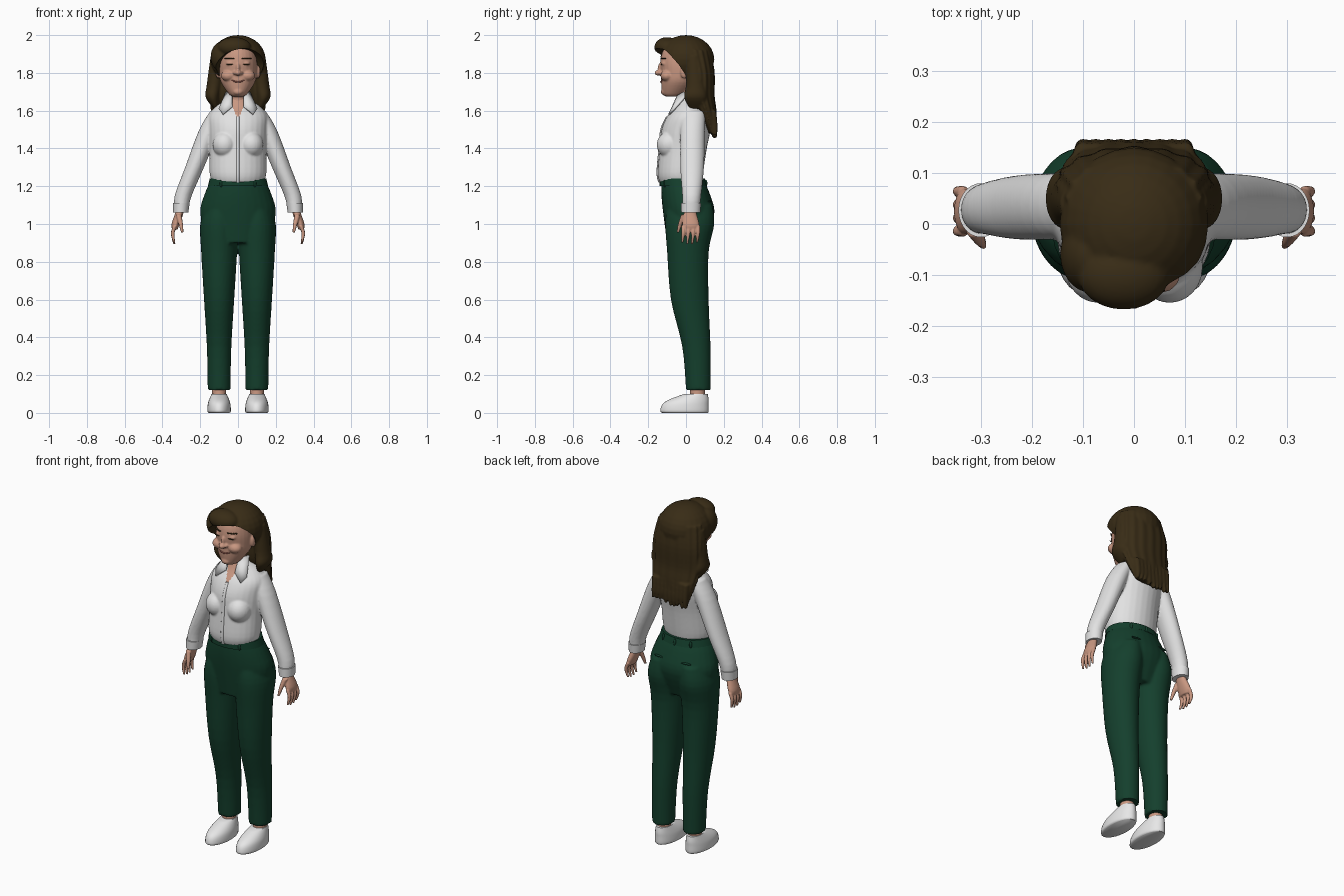
import bpy, bmesh, math, random
from mathutils import Matrix

cube = bpy.data.objects.get("Cube")
if cube:
    bpy.data.objects.remove(cube, do_unlink=True)
random.seed(4)
SIDES = {"right": -1, "left": 1}


def material(name, color):
    m = bpy.data.materials.new(name)
    m.use_nodes = True
    m.diffuse_color = (*color, 1)
    m.node_tree.nodes["Principled BSDF"].inputs["Base Color"].default_value = (*color, 1)
    return m


SKIN = material("skin", (.58, .31, .22))
HAIR = material("dark brown hair", (.04, .025, .008))
SHIRT = material("white cotton", (.76, .76, .76))
PANTS = material("dark green cloth", (.007, .05, .026))
SHOE = material("white shoe", (.8, .8, .8))
LIPS = material("lips", (.38, .13, .1))


def ring(z, half, front, back, x=0):
    """Level oval: height, half width, front and back y, centre x."""
    return x, front, back, z, half


def finger_ring(z, radius, x, y):
    return ring(z, radius, front=y - radius, back=y + radius, x=x)


def blend(before, start, end, after, t):
    """Smooth curve from start to end."""
    return [q + t / 2 * (r - p + t * (2*p - 5*q + 4*r - s + t * (3*q - p - 3*r + s)))
            for p, q, r, s in zip(before, start, end, after)]


def loft(part, rings, side=1, count=28, lobes=0, ripple=0, steps=4):
    """Skin a stack of rings, optionally mirrored or fluted."""
    path = []
    for i, (start, end) in enumerate(zip(rings, rings[1:])):
        before, after = rings[max(i - 1, 0)], rings[min(i + 2, len(rings) - 1)]
        path += [blend(before, start, end, after, k / steps) for k in range(steps)]
    path.append(rings[-1])
    angles = [math.tau * k / count for k in range(count)]
    loops = []
    for x, front, back, z, half in path:
        loop = []
        for a in angles:
            wave = 1 + ripple * math.cos(lobes * a)
            y = (front + back) / 2 + (back - front) / 2 * wave * math.sin(a)
            loop.append(part.verts.new((side * (x + half * wave * math.cos(a)), y, z)))
        loops.append(loop)
    for low, high in zip(loops, loops[1:]):
        for k in range(count):
            part.faces.new((low[k - 1], low[k], high[k], high[k - 1]))
    part.faces.new(loops[0])
    part.faces.new(loops[-1])


def ball(part, at, size):
    bmesh.ops.create_uvsphere(part, u_segments=24, v_segments=14, radius=1,
                              matrix=Matrix.Translation(at) @ Matrix.Diagonal((*size, 1)))


def finish(part, name, mats, voxel=0, cutter=None, rule=None):
    """Turn the shapes into an object, optionally fused into one skin."""
    bmesh.ops.recalc_face_normals(part, faces=part.faces[:])
    mesh = bpy.data.meshes.new(name)
    part.to_mesh(mesh)
    part.free()
    obj = bpy.data.objects.new(name, mesh)
    bpy.context.scene.collection.objects.link(obj)
    if voxel:
        mod = obj.modifiers.new("fuse", 'REMESH')
        mod.mode, mod.voxel_size = 'VOXEL', voxel
        mod = obj.modifiers.new("soften", 'SMOOTH')
        mod.factor, mod.iterations = .5, 3
        if cutter:
            mod = obj.modifiers.new("opening", 'BOOLEAN')
            mod.operation, mod.solver, mod.object = 'DIFFERENCE', 'EXACT', cutter
        deps = bpy.context.evaluated_depsgraph_get()
        mesh = bpy.data.meshes.new_from_object(obj.evaluated_get(deps))
        obj.modifiers.clear()
        obj.data = mesh
    mesh.materials.clear()
    for m in mats:
        mesh.materials.append(m)
    for p in mesh.polygons:
        p.material_index = rule(p.center) if rule else 0
    mesh.shade_smooth()
    mesh.set_sharp_from_angle(angle=math.radians(50))
    return obj


# Trousers: hips and two legs in one skin
part = bmesh.new()
loft(part, [ring(z=.9, half=.15, front=-.1, back=.1), ring(z=1.05, half=.2, front=-.12, back=.15),
            ring(z=1.15, half=.18, front=-.13, back=.13), ring(z=1.24, half=.14, front=-.13, back=.09)])
for side in SIDES.values():
    loft(part, [ring(z=.12, half=.06, front=0, back=.13, x=.1),
                ring(z=.35, half=.065, front=-.02, back=.13, x=.1),
                ring(z=.6, half=.08, front=-.08, back=.12, x=.1),
                ring(z=.85, half=.095, front=-.1, back=.12, x=.1),
                ring(z=1, half=.1, front=-.11, back=.15, x=.1),
                ring(z=1.1, half=.08, front=-.1, back=.14, x=.09)], side)
finish(part, "trousers", [PANTS], voxel=.008)

# Waistband with belt loops and back pocket welts
part = bmesh.new()
loft(part, [ring(z=1.2, half=.16, front=-.14, back=.11), ring(z=1.24, half=.15, front=-.14, back=.1)])
for angle in (-125, -55, 55, 90, 125):
    a = math.radians(angle)
    ball(part, at=(.155 * math.cos(a), .12 * math.sin(a) - .015, 1.215), size=(.008, .008, .02))
for side in SIDES.values():
    ball(part, at=(side * .08, .125, 1.12), size=(.04, .01, .005))
finish(part, "waistband", [PANTS])

# Shirt: torso, bust and sleeves in one skin, open neck coloured by rule
torso = [ring(z=1.22, half=.135, front=-.14, back=.08), ring(z=1.27, half=.15, front=-.15, back=.09),
         ring(z=1.4, half=.15, front=-.14, back=.11), ring(z=1.5, half=.155, front=-.13, back=.13),
         ring(z=1.57, half=.155, front=-.1, back=.13), ring(z=1.62, half=.12, front=-.06, back=.11),
         ring(z=1.66, half=.065, front=-.04, back=.09), ring(z=1.69, half=.055, front=-.03, back=.08)]
part = bmesh.new()
loft(part, torso)
for side in SIDES.values():
    ball(part, at=(side * .07, -.085, 1.42), size=(.065, .07, .07))
    loft(part, [ring(z=1.6, half=.045, front=-.02, back=.1, x=.1),
                ring(z=1.5, half=.055, front=-.03, back=.1, x=.15),
                ring(z=1.3, half=.05, front=-.03, back=.095, x=.23),
                ring(z=1.15, half=.045, front=-.02, back=.08, x=.29),
                ring(z=1.07, half=.036, front=-.02, back=.07, x=.3)], side)
finish(part, "shirt", [SHIRT, SKIN], voxel=.006,
       rule=lambda c: int(c.y < 0 and abs(c.x) < (c.z - 1.55) * .4))

# Button placket following the torso front
part = bmesh.new()
loft(part, [ring(z, half=.01, front=front - .006, back=front + .02)
            for x, front, back, z, half in torso[:5]], count=12)
finish(part, "placket", [SHIRT])

# Cuffs
part = bmesh.new()
for side in SIDES.values():
    loft(part, [ring(z=1.06, half=.04, front=-.025, back=.075, x=.303),
                ring(z=1.11, half=.044, front=-.026, back=.08, x=.3)], side)
finish(part, "cuffs", [SHIRT])

# Collar flaps
for label, side in SIDES.items():
    part = bmesh.new()
    outline = [(.03, -.04, 1.69), (.06, .02, 1.7), (.1, -.06, 1.61), (.08, -.09, 1.58), (.03, -.07, 1.62)]
    rim = [part.verts.new((side * x, y, z)) for x, y, z in outline]
    hub = part.verts.new((side * .065, -.055, 1.645))
    for k in range(len(rim)):
        part.faces.new((hub, rim[k - 1], rim[k]))
    flap = finish(part, label + "_collar_flap", [SHIRT])
    mod = flap.modifiers.new("thickness", 'SOLIDIFY')
    mod.thickness, mod.offset = .01, 0

# Hands: palm, four fingers, thumb
for label, side in SIDES.items():
    part = bmesh.new()
    loft(part, [ring(z=1.1, half=.024, front=0, back=.05, x=.304),
                ring(z=1.06, half=.022, front=-.01, back=.055, x=.31),
                ring(z=1, half=.022, front=-.02, back=.07, x=.33),
                ring(z=.97, half=.014, front=-.01, back=.06, x=.335)], side)
    for k in range(4):
        y, tip = .026 * k - .014, .89 + .008 * abs(k - 1.5)
        loft(part, [finger_ring(.99, radius=.011, x=.333, y=y), finger_ring(.95, radius=.01, x=.346, y=y),
                    finger_ring(tip, radius=.006, x=.337, y=y - .006)], side, count=12)
    loft(part, [finger_ring(1.05, radius=.016, x=.315, y=-.01), finger_ring(1, radius=.012, x=.303, y=-.03),
                finger_ring(.955, radius=.007, x=.295, y=-.043)], side, count=12)
    finish(part, label + "_hand", [SKIN], voxel=.004)

# Ankles and slip-on shoes
for label, side in SIDES.items():
    part = bmesh.new()
    loft(part, [ring(z=.06, half=.038, front=.02, back=.1, x=.1),
                ring(z=.18, half=.035, front=.025, back=.1, x=.1)], side)
    finish(part, label + "_ankle", [SKIN])
    part = bmesh.new()
    loft(part, [ring(z=0, half=.055, front=-.125, back=.115, x=.1),
                ring(z=.01, half=.062, front=-.136, back=.12, x=.1),
                ring(z=.045, half=.06, front=-.125, back=.12, x=.1),
                ring(z=.07, half=.053, front=-.09, back=.12, x=.1),
                ring(z=.1, half=.04, front=-.01, back=.115, x=.1)], side)
    finish(part, label + "_shoe", [SHOE])

# Head: skull, neck, nose, chin, cheeks, lids, ears
part = bmesh.new()
loft(part, [ring(z=1.675, half=.03, front=-.105, back=-.03), ring(z=1.69, half=.05, front=-.124, back=0),
            ring(z=1.75, half=.09, front=-.132, back=.06), ring(z=1.8, half=.1, front=-.132, back=.08),
            ring(z=1.86, half=.1, front=-.136, back=.09), ring(z=1.92, half=.086, front=-.12, back=.08),
            ring(z=1.96, half=.05, front=-.07, back=.04)])
loft(part, [ring(z=1.58, half=.05, front=-.045, back=.07), ring(z=1.74, half=.048, front=-.04, back=.07)])
ball(part, at=(0, -.145, 1.8), size=(.018, .022, .015))
ball(part, at=(0, -.132, 1.825), size=(.011, .018, .03))
ball(part, at=(0, -.115, 1.7), size=(.026, .018, .018))
for side in SIDES.values():
    ball(part, at=(side * .05, -.1, 1.785), size=(.04, .035, .03))
    ball(part, at=(side * .016, -.137, 1.8), size=(.011, .013, .01))
    ball(part, at=(side * .04, -.113, 1.85), size=(.024, .018, .013))
    ball(part, at=(side * .106, -.01, 1.805), size=(.012, .02, .035))
finish(part, "head", [SKIN], voxel=.005)

# Smile, lashes and eyebrows
part = bmesh.new()
for k in range(-4, 5):
    bend = .0008 * k * k
    ball(part, at=(.009 * k, bend - .131, 1.752 + bend), size=(.008, .006, .004))
finish(part, "smile", [LIPS])
part = bmesh.new()
for side in SIDES.values():
    ball(part, at=(side * .043, -.13, 1.845), size=(.018, .004, .0025))
    for k in range(5):
        ball(part, at=(side * (.026 + .01 * k), .0013 * k * k - .131, 1.876), size=(.007, .005, .003))
finish(part, "lashes_and_brows", [HAIR])

# Hair: crown, fringe, fluted back length, side waves and loose tips, opened for the face
part = bmesh.new()
ball(part, at=(.03, -.14, 1.78), size=(.165, .16, .15))
opening = finish(part, "face_opening_cutter", [HAIR])
part = bmesh.new()
ball(part, at=(0, 0, 1.872), size=(.146, .15, .128))
ball(part, at=(-.02, -.1, 1.935), size=(.09, .068, .054))
ball(part, at=(-.085, -.06, 1.885), size=(.06, .075, .08))
loft(part, [ring(z=1.92, half=.13, front=-.03, back=.13), ring(z=1.8, half=.15, front=0, back=.15),
            ring(z=1.68, half=.15, front=.01, back=.15), ring(z=1.6, half=.14, front=.05, back=.16),
            ring(z=1.48, half=.11, front=.12, back=.163)], count=96, lobes=16, ripple=.03)
for side in SIDES.values():
    loft(part, [ring(z=1.89, half=.045, front=0, back=.08, x=.1),
                ring(z=1.74, half=.04, front=0, back=.1, x=.125),
                ring(z=1.67, half=.036, front=-.01, back=.11, x=.135),
                ring(z=1.61, half=.012, front=.02, back=.09, x=.115)], side)
for k in range(9):
    x, drift = .025 * k - .1, random.uniform(-.012, .012)
    loft(part, [ring(z=1.6, half=.02, front=.11, back=.16, x=x),
                ring(z=1.52, half=.017, front=.12, back=.168, x=x),
                ring(z=1.465 + drift, half=.005, front=.14, back=.165, x=x + drift)], count=12)
finish(part, "hair", [HAIR], voxel=.006, cutter=opening)
bpy.data.objects.remove(opening, do_unlink=True)
